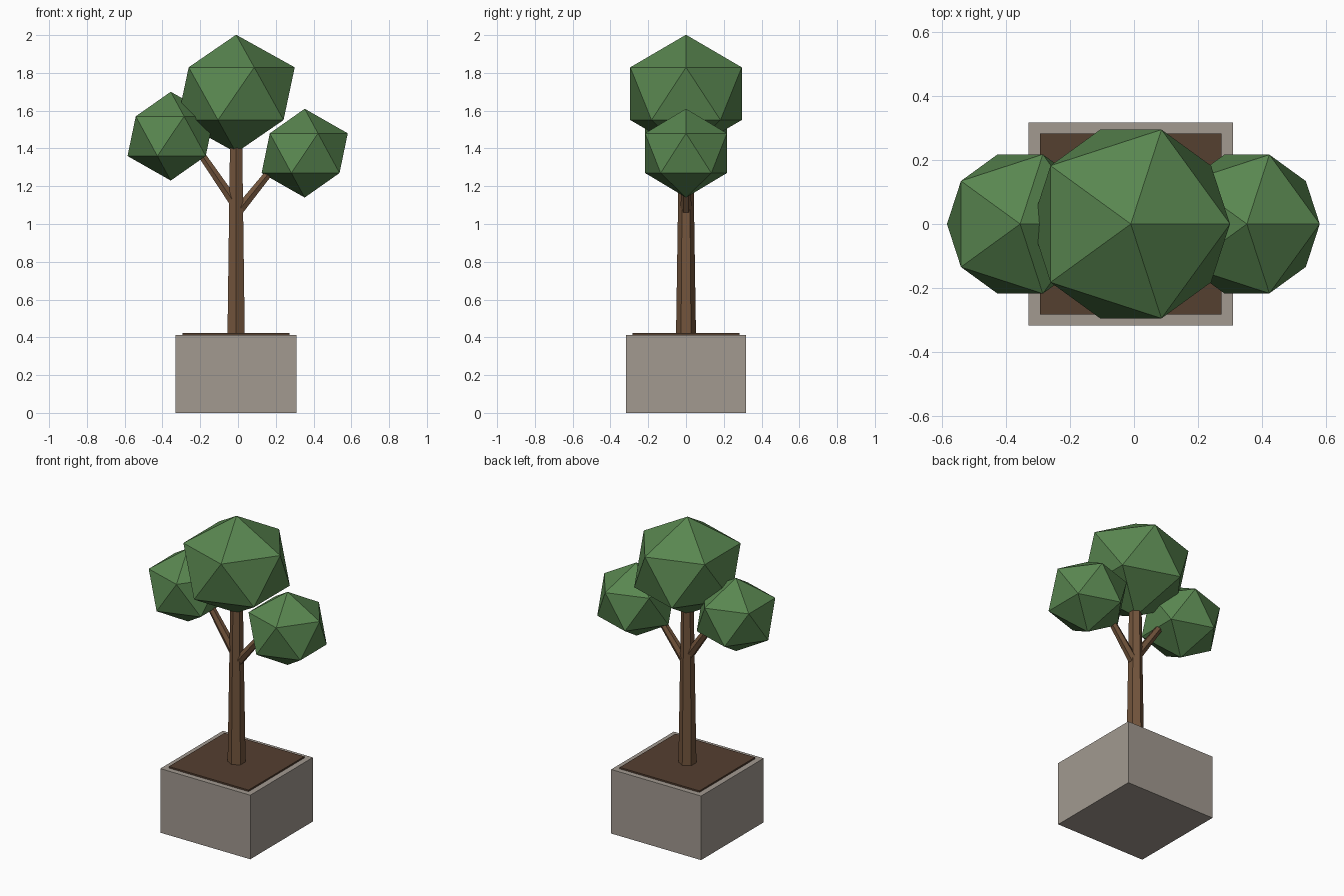
import bpy
from mathutils import Vector

if "Cube" in bpy.data.objects:
    bpy.data.objects.remove(bpy.data.objects["Cube"])

CX = -0.01  # planter and trunk axis


def material(name, rgb):
    m = bpy.data.materials.new(name)
    m.diffuse_color = (*rgb, 1)
    m.use_nodes = True
    m.node_tree.nodes["Principled BSDF"].inputs["Base Color"].default_value = m.diffuse_color
    return m


STONE = material("stone", (0.36, 0.32, 0.28))
SOIL = material("soil", (0.09, 0.05, 0.03))
BARK = material("bark", (0.17, 0.09, 0.045))
LEAF = material("leaf", (0.10, 0.24, 0.08))


def finish(name, mat):
    ob = bpy.context.object
    ob.name = name
    ob.data.materials.append(mat)
    return ob


def box(name, sx, sy, z0, z1, mat):
    bpy.ops.mesh.primitive_cube_add(size=1, location=(CX, 0, (z0 + z1) / 2))
    ob = finish(name, mat)
    ob.scale = (sx, sy, z1 - z0)


def limb(name, a, b, r1, r2, sides=6):
    """Tapered faceted cylinder from a to b."""
    a, b = Vector(a), Vector(b)
    d = b - a
    bpy.ops.mesh.primitive_cone_add(vertices=sides, radius1=r1, radius2=r2,
                                    depth=d.length, location=(a + b) / 2)
    ob = finish(name, BARK)
    ob.rotation_mode = 'QUATERNION'
    ob.rotation_quaternion = Vector((0, 0, 1)).rotation_difference(d)


def foliage(name, x, z, r, rz):
    bpy.ops.mesh.primitive_ico_sphere_add(subdivisions=1, radius=1, location=(x, 0, z))
    finish(name, LEAF).scale = (r, r, rz)


# Planter with soil
box("planter", 0.64, 0.636, 0, 0.412, STONE)
box("soil", 0.567, 0.566, 0.36, 0.422, SOIL)

# Trunk and branches
limb("trunk", (CX, 0, 0.40), (CX, 0, 1.45), 0.053, 0.037)
limb("left_branch", (CX, 0, 1.10), (-0.225, 0, 1.413), 0.030, 0.021)
limb("right_branch", (CX, 0, 1.055), (0.20, 0, 1.315), 0.030, 0.021)

# Foliage clumps
foliage("crown_foliage", CX, 1.69, 0.347, 0.312)
foliage("left_foliage", -0.356, 1.465, 0.256, 0.235)
foliage("right_foliage", 0.353, 1.375, 0.255, 0.235)
